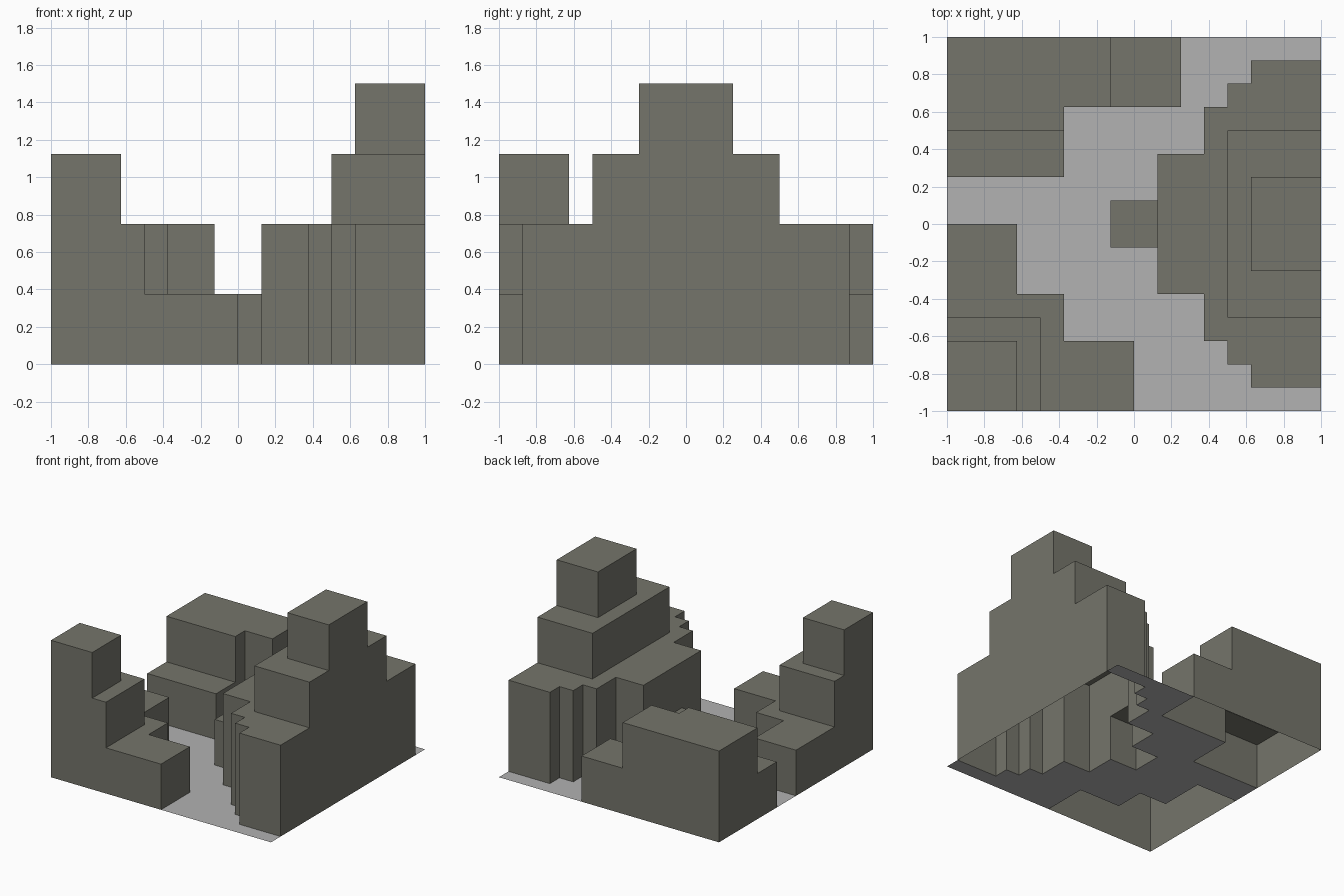
import bpy
import bmesh
from mathutils import Vector

if "Cube" in bpy.data.objects:
    bpy.data.objects.remove(bpy.data.objects["Cube"], do_unlink=True)

CELL = 0.125    # plan module
STOREY = 0.375  # height of one tier
N = 16          # modules along each side


def make_material(name, colour):
    mat = bpy.data.materials.new(name)
    mat.use_nodes = True
    mat.diffuse_color = colour
    mat.node_tree.nodes["Principled BSDF"].inputs["Base Color"].default_value = colour
    return mat


stone = make_material("olive grey stone", (0.178, 0.178, 0.147, 1))
paving = make_material("light grey paving", (0.445, 0.445, 0.445, 1))

# Each block: x start, x end, y start, y end (in modules from the front left corner), storeys
front_left = [
    (0, 8, 0, 3, 1), (0, 5, 3, 5, 1), (0, 3, 5, 8, 1),
    (0, 4, 0, 4, 2), (0, 3, 0, 3, 3),
]
back_left = [
    (0, 10, 13, 16, 1), (0, 5, 10, 13, 1),
    (0, 7, 13, 16, 2), (0, 5, 12, 16, 2),
]
right_side = [
    (13, 16, 1, 15, 2), (12, 13, 2, 14, 2), (11, 12, 3, 13, 2),
    (9, 11, 5, 11, 2), (7, 9, 7, 9, 1),
    (12, 16, 4, 12, 3), (13, 16, 6, 10, 4),
]


def height(blocks, i, j):
    return max((h for a, b, c, d, h in blocks if a <= i < b and c <= j < d), default=0)


def finish(name, bm, mat):
    # Merge the modules into large clean faces
    bmesh.ops.remove_doubles(bm, verts=bm.verts, dist=1e-4)
    bmesh.ops.dissolve_limit(bm, angle_limit=0.01, verts=bm.verts, edges=bm.edges)
    mesh = bpy.data.meshes.new(name)
    bm.to_mesh(mesh)
    bm.free()
    mesh.materials.append(mat)
    obj = bpy.data.objects.new(name, mesh)
    bpy.context.collection.objects.link(obj)


def add_face(bm, corners):
    bm.faces.new([bm.verts.new((x * CELL - 1, y * CELL - 1, z * STOREY))
                  for x, y, z in corners])


def add_top(bm, i, j, z):
    add_face(bm, [(i, j, z), (i + 1, j, z), (i + 1, j + 1, z), (i, j + 1, z)])


def add_building(name, blocks):
    bm = bmesh.new()
    for i in range(N):
        for j in range(N):
            h = height(blocks, i, j)
            if not h:
                continue
            add_top(bm, i, j, h)
            # Outer walls, storey by storey, wherever the neighbour is lower
            centre = Vector((i + 0.5, j + 0.5))
            for dx, dy in ((1, 0), (0, 1), (-1, 0), (0, -1)):
                out, side = Vector((dx, dy)) / 2, Vector((-dy, dx)) / 2
                p, q = centre + out - side, centre + out + side
                for k in range(height(blocks, i + dx, j + dy), h):
                    add_face(bm, [(*p, k), (*q, k), (*q, k + 1), (*p, k + 1)])
    finish(name, bm, stone)


add_building("front_left_building", front_left)
add_building("back_left_building", back_left)
add_building("right_stepped_tower", right_side)

# Paving fills the plan left open between the buildings
ground = bmesh.new()
for i in range(N):
    for j in range(N):
        if not height(front_left + back_left + right_side, i, j):
            add_top(ground, i, j, 0)
finish("courtyard_floor", ground, paving)
